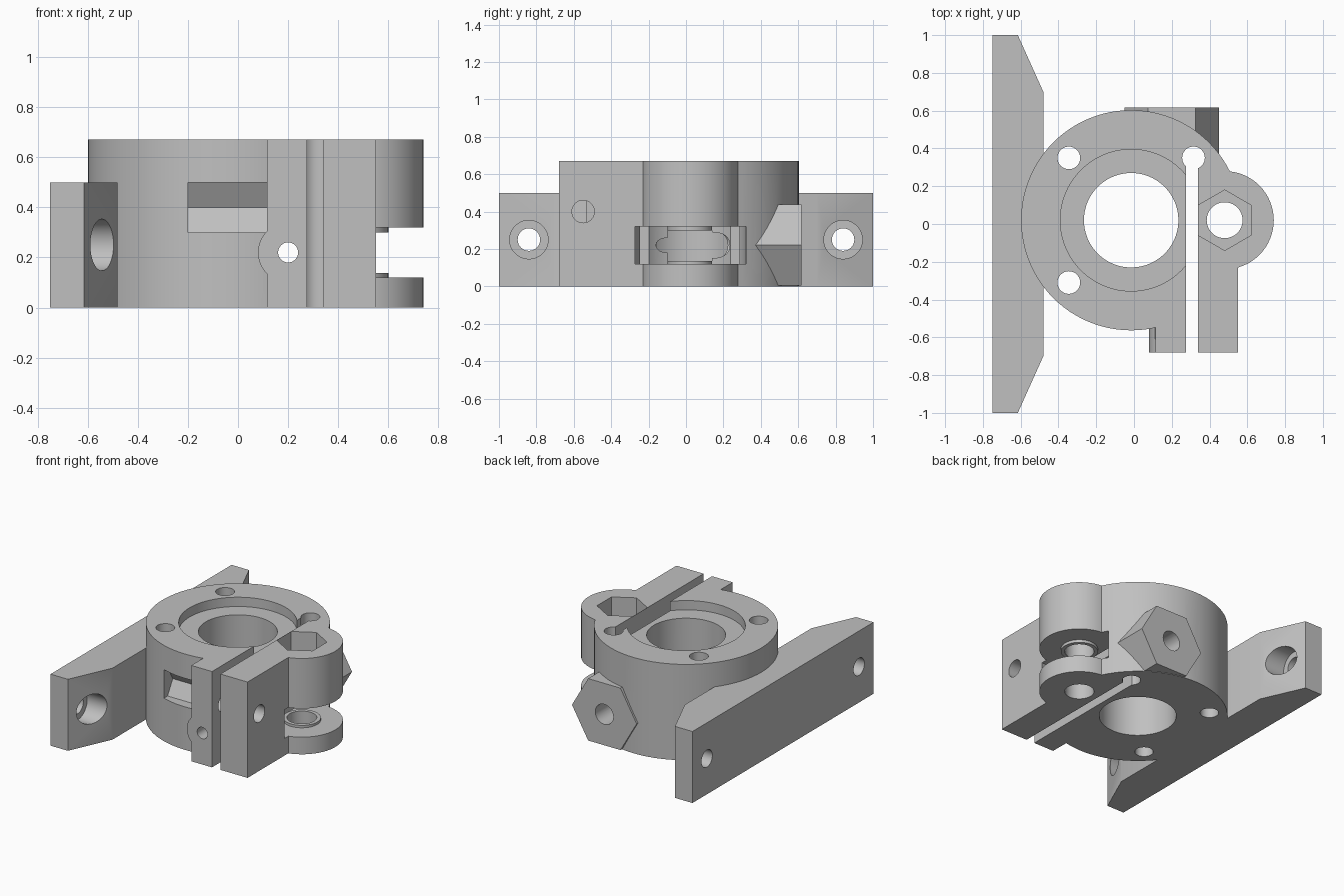
import bpy
from math import pi, radians
from mathutils import Matrix, Vector

cube = bpy.data.objects.get("Cube")
if cube:
    bpy.data.objects.remove(cube)

grey = bpy.data.materials.new("plain_grey")
grey.use_nodes = True
GREY = (0.53, 0.53, 0.53, 1)
grey.diffuse_color = GREY
grey.node_tree.nodes["Principled BSDF"].inputs["Base Color"].default_value = GREY

H = 0.67            # clamp height
CX, CY = -0.015, 0.02   # main bore axis
PX, PY = 0.48, 0.02     # roller axis
SX, SZ = 0.2, 0.22      # cross bore axis
M = 0.1             # overshoot for cutters


def prism(name, outline, z0, z1):
    """Extrude a flat outline upwards."""
    n = len(outline)
    verts = [(x, y, z) for z in (z0, z1) for x, y in outline]
    faces = [list(range(n))[::-1], list(range(n, 2 * n))]
    faces += [[i, (i + 1) % n, n + (i + 1) % n, n + i] for i in range(n)]
    mesh = bpy.data.meshes.new(name)
    mesh.from_pydata(verts, [], faces)
    mesh.materials.append(grey)
    obj = bpy.data.objects.new(name, mesh)
    bpy.context.collection.objects.link(obj)
    return obj


def box(name, x0, x1, y0, y1, z0, z1):
    return prism(name, [(x0, y0), (x1, y0), (x1, y1), (x0, y1)], z0, z1)


def rod(name, axis, a, b, r, lo, hi, sides=64, turn=0.0):
    """Round or many-sided bar along an axis; a, b are the other two coordinates."""
    ring = [Matrix.Rotation(turn + 2 * pi * i / sides, 2) @ Vector((r, 0))
            for i in range(sides)]
    if axis == "z":
        return prism(name, [(a + p.x, b + p.y) for p in ring], lo, hi)
    obj = prism(name, [tuple(p) for p in ring], lo, hi)
    if axis == "x":     # local x, y, z -> y, z, x
        move = Matrix(((0, 0, 1, 0), (1, 0, 0, a), (0, 1, 0, b), (0, 0, 0, 1)))
    else:               # local x, y, z -> z, x, y
        move = Matrix(((0, 1, 0, a), (0, 0, 1, 0), (1, 0, 0, b), (0, 0, 0, 1)))
    obj.data.transform(move)
    return obj


def combine(target, operation, *parts):
    for part in parts:
        mod = target.modifiers.new(part.name, "BOOLEAN")
        mod.operation, mod.solver, mod.object = operation, "EXACT", part
        bpy.context.view_layer.update()
        graph = bpy.context.evaluated_depsgraph_get()
        mesh = bpy.data.meshes.new_from_object(target.evaluated_get(graph))
        target.modifiers.clear()
        target.data = mesh
        bpy.data.objects.remove(part)


# Round housing with a shallow seat on top
body = rod("clamp_body", "z", CX, CY, 0.583, 0, H, 96)
combine(body, "DIFFERENCE", rod("seat", "z", CX, CY, 0.375, H - 0.065, H + M, 96))

# Roller lobe, clamp jaws, screw boss and hexagonal rear socket
lobe = rod("lobe", "z", PX, PY, 0.26, 0, H)
combine(lobe, "DIFFERENCE", box("trim", 0, 0.31, -1, 1, -M, H + M))
combine(body, "UNION", lobe,
        box("left_jaw", 0.31, 0.55, -0.68, PY, 0, H),
        box("right_jaw", 0.115, 0.3, -0.68, -0.4, 0, H),
        rod("boss", "y", SX, SZ, 0.12, -0.68, -0.5),
        rod("rear_socket", "y", SX, SZ, 0.25, 0.37, 0.617, 6, pi / 2))

# Slit, bores, fixing holes, nut window and roller pocket
combine(body, "DIFFERENCE",
        box("slit", 0.275, 0.34, -1, 0.35, -M, H + M),
        rod("bore", "z", CX, CY, 0.25, -M, H + M, 96),
        rod("cross_bore", "y", SX, SZ, 0.04, -1, 1, 32),
        rod("rear_bore", "y", SX, SZ, 0.07, 0.05, 1, 32),
        rod("nut_window", "x", -0.55, 0.4, 0.115, -0.2, 0.115, 6),
        rod("clamp_bore", "x", -0.55, 0.4, 0.06, 0.1, 1, 32),
        rod("roller_pocket", "z", PX, PY, 0.3, 0.12, 0.32, 96))
for sx, sy in ((-1, 1), (-1, -1), (1, 1)):
    combine(body, "DIFFERENCE",
            rod("fixing_hole", "z", CX + 0.33 * sx, CY + 0.33 * sy, 0.06, -M, H + M, 32))

# Raised rings in the pocket, then the axle hole and hexagonal recess
for lo, hi in ((0.1, 0.137), (0.3, 0.34)):
    ring = rod("ring", "z", PX, PY, 0.12, lo, hi)
    combine(body, "UNION", ring)
combine(body, "DIFFERENCE",
        rod("axle_hole", "z", PX, PY, 0.095, -M, H + M, 48),
        rod("hex_recess", "z", PX, PY, 0.16, H - 0.15, H + M, 6, pi / 2))

# Mounting plate with sloped ends and counterbored screw holes
half = [(-0.75, -1), (-0.615, -1), (-0.48, -0.7)]
plate = prism("mounting_plate", half + [(x, -y) for x, y in half[::-1]], 0, 0.5)
for side in (-1, 1):
    combine(plate, "DIFFERENCE",
            rod("screw_hole", "x", 0.84 * side, 0.25, 0.06, -1, 0, 32),
            rod("counterbore", "x", 0.84 * side, 0.25, 0.103, -0.65, 0, 48))

for obj in (body, plate):
    bpy.ops.object.select_all(action="DESELECT")
    obj.select_set(True)
    bpy.context.view_layer.objects.active = obj
    bpy.ops.object.shade_smooth_by_angle(angle=radians(25))
